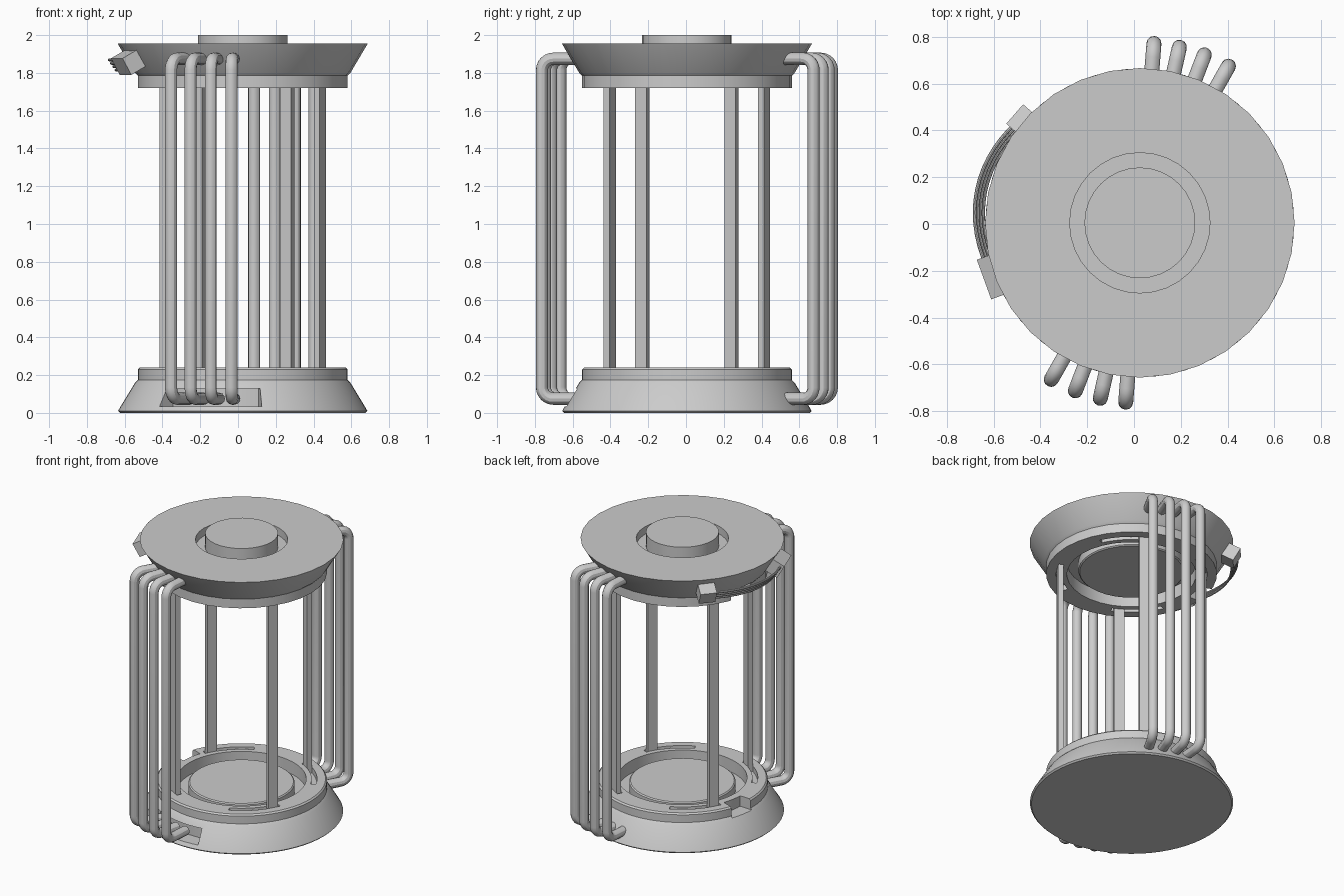
import bpy, bmesh
from math import radians, cos, sin, pi
from mathutils import Matrix, Vector

if "Cube" in bpy.data.objects:
    bpy.data.objects.remove(bpy.data.objects["Cube"])

CX, CY = 0.025, 0.005      # axis of the round body


def polar(r, deg, z):
    a = radians(deg)
    return Vector((CX + r * cos(a), CY + r * sin(a), z))


def finish(name, bm, smooth=True):
    bmesh.ops.recalc_face_normals(bm, faces=bm.faces)
    me = bpy.data.meshes.new(name)
    bm.to_mesh(me)
    bm.free()
    ob = bpy.data.objects.new(name, me)
    bpy.context.collection.objects.link(ob)
    if smooth:
        smooth_obj(ob)
    return ob


def activate(ob):
    bpy.ops.object.select_all(action='DESELECT')
    ob.select_set(True)
    bpy.context.view_layer.objects.active = ob


def smooth_obj(ob):
    activate(ob)
    bpy.ops.object.shade_smooth_by_angle(angle=radians(30))


def lathe(name, profile, n):
    bm = bmesh.new()
    rings = []
    for r, z in profile:
        if r == 0:
            rings.append([bm.verts.new((CX, CY, z))] * n)
        else:
            rings.append([bm.verts.new(polar(r, 360 * i / n, z)) for i in range(n)])
    for a, b in zip(rings, rings[1:]):
        for i in range(n):
            j = (i + 1) % n
            quad = list(dict.fromkeys((a[i], a[j], b[j], b[i])))
            bm.faces.new(quad)
    return finish(name, bm, False)


def sector(name, r0, r1, a0, a1, z0, z1, n=12):
    """Solid piece of a ring."""
    bm = bmesh.new()
    angs = [a0 + (a1 - a0) * i / n for i in range(n + 1)]
    rows = [[bm.verts.new(polar(r, a, z)) for r, z in
             ((r0, z0), (r1, z0), (r1, z1), (r0, z1))] for a in angs]
    for p, q in zip(rows, rows[1:]):
        for k in range(4):
            m = (k + 1) % 4
            bm.faces.new((p[k], p[m], q[m], q[k]))
    bm.faces.new(rows[0])
    bm.faces.new(rows[-1])
    return finish(name, bm, False)


def cut(ob, cutter):
    cutter.hide_render = True
    mod = ob.modifiers.new("cut", 'BOOLEAN')
    mod.operation, mod.solver, mod.object = 'DIFFERENCE', 'EXACT', cutter
    activate(ob)
    bpy.ops.object.modifier_apply(modifier=mod.name)
    bpy.data.objects.remove(cutter)


def box(name, size, deg, r, z, tilt=0):
    """Box: size = radial, tangential, height."""
    bm = bmesh.new()
    m = (Matrix.Translation(polar(r, deg, z)) @ Matrix.Rotation(radians(deg), 4, 'Z')
         @ Matrix.Rotation(tilt, 4, 'Y') @ Matrix.Diagonal((*size, 1)))
    bmesh.ops.create_cube(bm, size=1, matrix=m)
    return finish(name, bm, False)


def tube(name, pts, radius, res=4):
    cu = bpy.data.curves.new(name, 'CURVE')
    cu.dimensions = '3D'
    cu.bevel_depth, cu.bevel_resolution, cu.use_fill_caps = radius, res, True
    sp = cu.splines.new('POLY')
    sp.points.add(len(pts) - 1)
    for p, co in zip(sp.points, pts):
        p.co = (*co, 1)
    ob = bpy.data.objects.new(name, cu)
    bpy.context.collection.objects.link(ob)
    activate(ob)
    bpy.ops.object.convert(target='MESH')
    smooth_obj(bpy.context.object)


# base and top cap
base = lathe("base", [(0, 0), (.65, 0), (.66, .01), (.652, .025), (.57, .16), (.555, .175),
                      (.555, .23), (.545, .24), (.42, .24), (.42, .15), (.345, .15),
                      (.345, .213), (.337, .22), (0, .22)], 64)
cap = lathe("top_cap", [(0, 1.74), (.337, 1.74), (.345, 1.747), (.345, 1.81), (.42, 1.81),
                        (.42, 1.72), (.555, 1.72), (.555, 1.785), (.57, 1.80), (.662, 1.955),
                        (.30, 1.955), (.30, 1.90), (.237, 1.90), (.237, 2.0), (0, 2.0)], 32)

# curved slots and side notch in both rims
for ob, z0, z1, n0, n1 in ((base, .20, .30, .165, .30), (cap, 1.66, 1.76, 1.66, 1.795)):
    for k in range(4):
        a = -30 + 90 * k
        cut(ob, sector("slot_cutter", .455, .49, a - 35, a + 6, z0, z1))
    cut(ob, sector("notch_cutter", .47, .62, 160, 178, n0, n1, 4))

# recess in the front of the base where the pipes enter
cut(base, sector("recess_cutter", .54, .75, -133, -81, .035, .13))
smooth_obj(base)
smooth_obj(cap)

# four upright posts
for k in range(4):
    box(f"post_{k + 1}", (.035, .068, 1.56), -30 + 90 * k, .472, .98)

# bent pipes, front and back
Z0, Z1, R, B = .075, 1.875, .77, .06
for side, turn in (("front", 0), ("back", 180)):
    for i, off in enumerate((29.5, 21, 12.7, 4.5)):
        a = -90 - off + turn
        path = [(.57, Z0)]
        path += [(R - B + B * sin(t * pi / 12), Z0 + B - B * cos(t * pi / 12)) for t in range(7)]
        path += [(r, Z0 + Z1 - z) for r, z in reversed(path)]
        tube(f"{side}_pipe_{i + 1}", [polar(r, a, z) for r, z in path], .032)

# connector blocks on the cap with wires between them
box("connector_long", (.11, .18, .10), 200, .637, 1.86, radians(29))
box("connector_short", (.11, .11, .10), 139, .637, 1.86, radians(29))
for i in range(4):
    pts = []
    for t in range(15):
        s = t / 14
        pts.append(polar(.645 + .012 * i + .03 * sin(pi * s), 141 + 55 * s, 1.815 + .018 * i))
    tube(f"wire_{i + 1}", pts, .008, 2)
